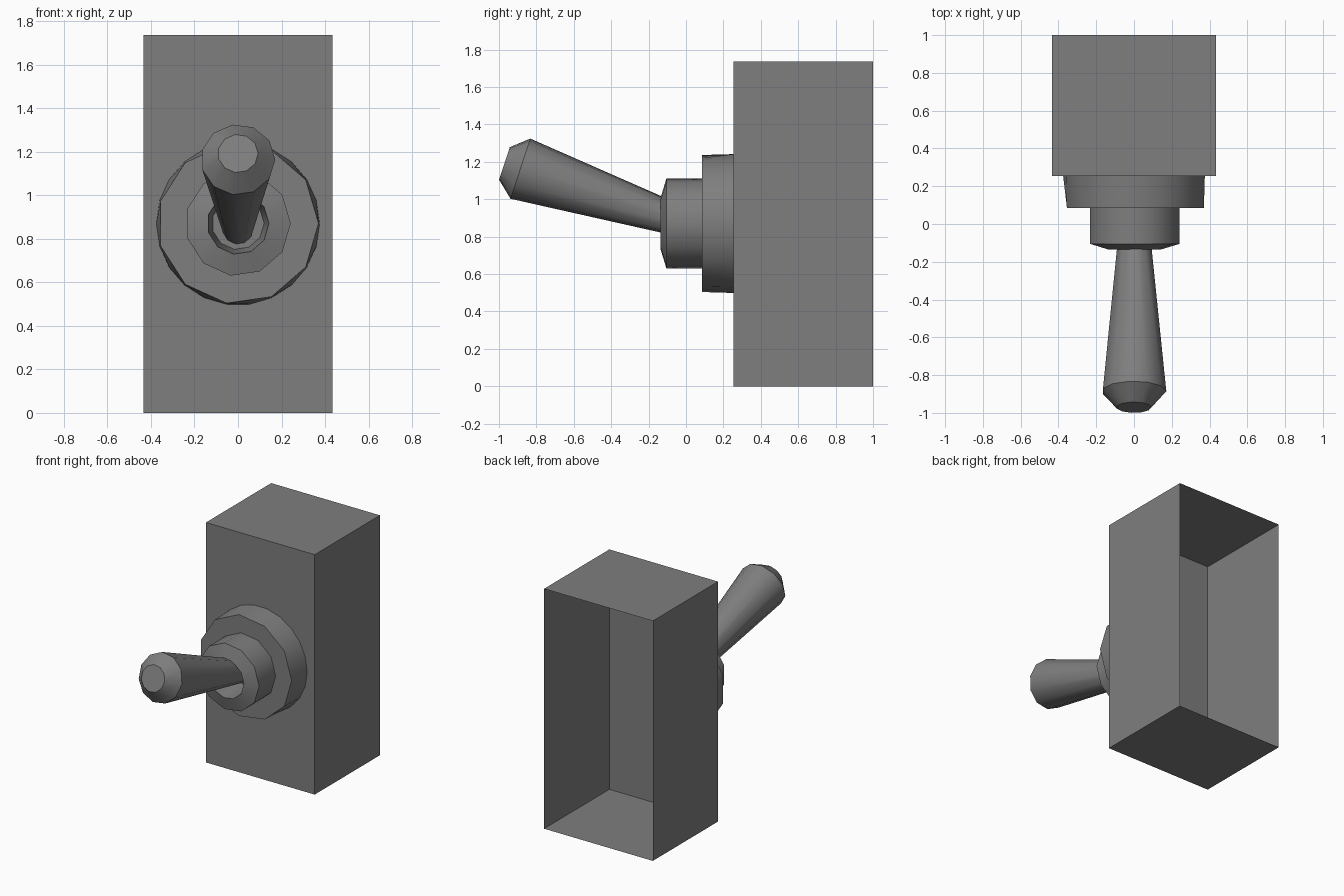
import bpy, bmesh, math
from mathutils import Vector, Matrix

cube = bpy.data.objects.get("Cube")
if cube:
    bpy.data.objects.remove(cube, do_unlink=True)

grey = bpy.data.materials.new("dark grey metal")
grey.use_nodes = True
colour = (0.21, 0.21, 0.21, 1)
grey.diffuse_color = colour
grey.node_tree.nodes["Principled BSDF"].inputs["Base Color"].default_value = colour

SIDES = 11
AXIS_Z = 0.87


def finish(bm, name):
    mesh = bpy.data.meshes.new(name)
    bm.to_mesh(mesh)
    bm.free()
    obj = bpy.data.objects.new(name, mesh)
    bpy.context.collection.objects.link(obj)
    mesh.materials.append(grey)
    bpy.ops.object.select_all(action='DESELECT')
    obj.select_set(True)
    bpy.context.view_layer.objects.active = obj
    bpy.ops.object.shade_smooth_by_angle(angle=math.radians(38))
    return obj


def lathe(name, profile, origin, direction, sides=SIDES, cap_start=False, cap_end=False, chord_ends=()):
    """Sweep (distance, radius) pairs round an axis; chord_ends rings have half the corners."""
    axis = Vector(direction).normalized()
    side = Vector((1, 0, 0))
    up = side.cross(axis)
    bm = bmesh.new()
    rings = []
    for r, (dist, radius) in enumerate(profile):
        ring = []
        for i in range(sides):
            a = 2 * math.pi * i / sides
            rad = radius
            if r in chord_ends and i % 2:
                rad *= math.cos(2 * math.pi / sides)
            offset = side * math.cos(a) * rad + up * math.sin(a) * rad
            ring.append(bm.verts.new(Vector(origin) + axis * dist + offset))
        rings.append(ring)
    for a, b in zip(rings, rings[1:]):
        for i in range(sides):
            j = (i + 1) % sides
            bm.faces.new((a[i], a[j], b[j], b[i]))
    if cap_start:
        bm.faces.new(rings[0][::-1])
    if cap_end:
        bm.faces.new(rings[-1])
    bmesh.ops.recalc_face_normals(bm, faces=bm.faces)
    return finish(bm, name)


# Switch body: thin-walled box, open at the back
bm = bmesh.new()
bmesh.ops.create_cube(bm, size=1, matrix=Matrix.Translation((0, 0.6275, 0.8675))
                      @ Matrix.Diagonal((0.87, 0.745, 1.735, 1)))
bm.normal_update()
bmesh.ops.delete(bm, geom=[f for f in bm.faces if f.normal.y > 0.9], context='FACES_ONLY')
finish(bm, "switch_body")

# Wide collar: round at the body, faceted at the front
forward = (0, -1, 0)
lathe("wide_collar", [(-0.255, 0.375), (-0.085, 0.37)], (0, 0, AXIS_Z), forward,
      sides=2 * SIDES, cap_end=True, chord_ends=(1,))

# Threaded bushing with a chamfered mouth and a recessed socket
lathe("bushing", [(-0.085, 0.242), (0.105, 0.242), (0.135, 0.142), (-0.07, 0.12)],
      (0, 0, AXIS_Z), forward, cap_end=True)

# Toggle lever: tapered shaft, widest near the tip, chamfered end
lathe("toggle_lever", [(-0.28, 0.066), (0.795, 0.171), (0.885, 0.0925)],
      (0, -0.13, 0.915), (0, -0.755, 0.248), cap_start=True, cap_end=True)
